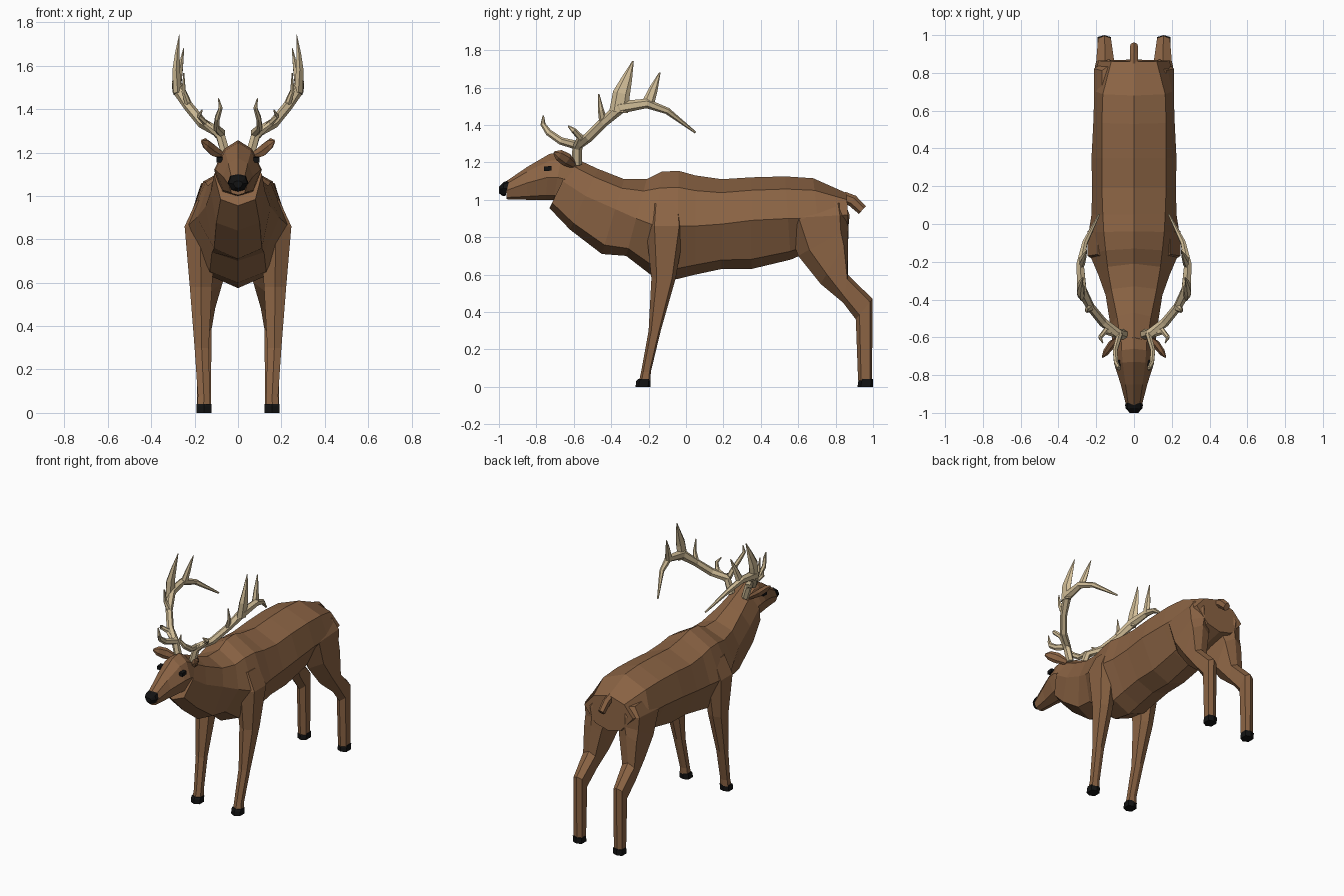
import bpy, bmesh
from mathutils import Vector
from math import cos, sin, pi


def mat(name, rgb):
    m = bpy.data.materials.new(name)
    m.diffuse_color = (*rgb, 1)
    return m


BROWN = mat("brown_fur", (0.26, 0.127, 0.058))
BONE = mat("antler_bone", (0.64, 0.51, 0.31))
BLACK = mat("black_horn", (0.006, 0.006, 0.006))


def skin(name, rings, material, mirror=False):
    """Bridge a list of equal-length rings into a capped solid."""
    bm = bmesh.new()
    loops = [[bm.verts.new(p) for p in r] for r in rings]
    n = len(loops[0])
    for a, b in zip(loops, loops[1:]):
        for i in range(n):
            j = (i + 1) % n
            bm.faces.new((a[i], a[j], b[j], b[i]))
    bm.faces.new(loops[0])
    bm.faces.new(loops[-1][::-1])
    bmesh.ops.recalc_face_normals(bm, faces=bm.faces)
    me = bpy.data.meshes.new(name)
    bm.to_mesh(me)
    bm.free()
    me.materials.append(material)
    ob = bpy.data.objects.new(name, me)
    bpy.context.collection.objects.link(ob)
    if mirror:
        ob.modifiers.new("mirror", 'MIRROR')
    return ob


def trunk_ring(yt, top, a, b, zm, yb, c, bot):
    """Eight-sided section leaning from (yt, top) to (yb, bot)."""
    half = [(0, top), (a, top - 0.3 * (top - zm)), (b, zm),
            (c, bot + 0.2 * (zm - bot)), (0, bot)]
    pts = half + [(-x, z) for x, z in half[3:0:-1]]
    return [(x, yb + (yt - yb) * (z - bot) / (top - bot), z) for x, z in pts]


def leg_ring(zf, yf, zb, yb, x0, x1):
    """Six-sided section from front point to back point, x0 inner, x1 outer."""
    xm = (x0 + x1) / 2
    pts = [(xm, 0), (x1, 0.22), (x1, 0.85), (xm, 1), (x0, 0.85), (x0, 0.22)]
    return [(x, yf + (yb - yf) * t, zf + (zb - zf) * t) for x, t in pts]


def tube(name, path, material, flat=0.7, sides=6, mirror=True):
    """Tapered tube along (x, y, z, radius) points, flattened sideways."""
    P = [Vector(p[:3]) for p in path]
    rings = []
    for i, p in enumerate(P):
        t = (P[min(i + 1, len(P) - 1)] - P[max(i - 1, 0)]).normalized()
        n1 = t.cross(Vector((1, 0, 0))).normalized()
        n2 = t.cross(n1)
        r = path[i][3]
        rings.append([p + n1 * r * cos(2 * pi * k / sides)
                      + n2 * r * flat * sin(2 * pi * k / sides)
                      for k in range(sides)])
    return skin(name, rings, material, mirror)


# Body and neck
skin("body", [trunk_ring(*r) for r in (
    (-.60, 1.225, .07, .11, 1.10, -.73, .08, .955),
    (-.47, 1.165, .09, .125, 1.02, -.62, .10, .84),
    (-.33, 1.11, .12, .15, .95, -.45, .11, .71),
    (-.21, 1.11, .14, .19, .90, -.32, .12, .70),
    (-.13, 1.15, .15, .235, .86, -.19, .13, .60),
    (-.04, 1.155, .16, .24, .86, -.05, .13, .575),
    (.05, 1.13, .165, .225, .86, .05, .13, .60),
    (.19, 1.11, .17, .222, .87, .19, .13, .63),
    (.35, 1.12, .17, .225, .89, .35, .13, .63),
    (.53, 1.125, .17, .215, .90, .56, .13, .68),
    (.68, 1.115, .165, .21, .90, .72, .12, .75),
    (.86, 1.035, .12, .19, .92, .87, .10, .79))], BROWN)

# Head and nose
skin("head", [trunk_ring(*r) for r in (
    (-.57, 1.205, .07, .10, 1.10, -.66, .07, .97),
    (-.66, 1.257, .065, .11, 1.12, -.71, .07, 1.0),
    (-.73, 1.245, .06, .105, 1.12, -.75, .065, 1.0),
    (-.85, 1.175, .045, .07, 1.09, -.85, .045, 1.0),
    (-.96, 1.10, .03, .042, 1.05, -.96, .03, 1.003))], BROWN)
skin("nose", [trunk_ring(*r) for r in (
    (-.945, 1.105, .036, .048, 1.06, -.965, .03, 1.02),
    (-.975, 1.095, .034, .044, 1.06, -.98, .025, 1.02),
    (-1.0, 1.07, .016, .022, 1.055, -1.0, .012, 1.035))], BLACK)

# Eyes
skin("eyes", [[(x, y, z) for y, z in
               ((-.76, 1.153), (-.72, 1.156), (-.72, 1.181), (-.76, 1.177))]
              for x in (.072, .1)], BLACK, True)

# Ears and tail
tube("ears", [(.07, -.60, 1.185, .02), (.12, -.64, 1.215, .036),
              (.15, -.68, 1.24, .03), (.167, -.705, 1.252, .008)], BROWN, .5)
tube("tail", [(0, .84, 1.015, .03), (0, .89, .995, .032),
              (0, .943, .945, .028)], BROWN, .8, mirror=False)

# Legs
skin("front_legs", [leg_ring(z, yf, z, yb, x0, x1) for z, yf, yb, x0, x1 in (
    (.035, -.25, -.19, .128, .188), (.08, -.24, -.188, .13, .185),
    (.30, -.20, -.135, .135, .20), (.58, -.185, -.055, .12, .222),
    (.86, -.215, -.005, .10, .246), (.98, -.20, -.02, .10, .19))],
    BROWN, True)
skin("hind_legs", [leg_ring(*r) for r in (
    (.035, .92, .035, .995, .125, .188), (.36, .908, .47, .997, .122, .19),
    (.45, .84, .60, .866, .105, .20), (.55, .72, .79, .866, .07, .205),
    (.70, .60, .85, .868, .05, .207), (.90, .525, .92, .875, .06, .212),
    (1.0, .60, .98, .85, .06, .17))], BROWN, True)

# Hooves
for name, y0, y1 in (("front_hooves", -.27, -.19), ("hind_hooves", .917, 1.0)):
    skin(name, [leg_ring(z, y0 + s, z, y1, .123, .192)
                for z, s in ((0, 0), (.03, .004), (.042, .015))], BLACK, True)

# Antlers: main beam, then tines
tube("antler_beam", [
    (.055, -.585, 1.19, .028), (.085, -.58, 1.29, .028),
    (.165, -.52, 1.335, .027), (.23, -.44, 1.415, .026),
    (.277, -.35, 1.495, .034), (.285, -.21, 1.515, .026),
    (.26, -.10, 1.475, .018), (.185, .05, 1.36, .006)], BONE, .85)
tube("brow_tine", [
    (.075, -.58, 1.29, .024), (.10, -.67, 1.315, .02), (.095, -.735, 1.36, .018),
    (.08, -.765, 1.405, .014), (.09, -.763, 1.45, .004)], BONE)
tube("second_tine", [
    (.09, -.58, 1.28, .026), (.15, -.565, 1.335, .02),
    (.18, -.60, 1.37, .015), (.165, -.63, 1.395, .004)], BONE)
tube("third_tine", [
    (.225, -.44, 1.41, .024), (.25, -.455, 1.48, .016),
    (.25, -.467, 1.565, .004)], BONE)
tube("crown_tine", [
    (.278, -.36, 1.47, .05), (.285, -.345, 1.57, .046),
    (.28, -.315, 1.65, .028), (.27, -.283, 1.742, .004)], BONE, .45)
tube("rear_tine", [
    (.278, -.205, 1.51, .034), (.265, -.175, 1.59, .024),
    (.25, -.14, 1.68, .004)], BONE, .55)
